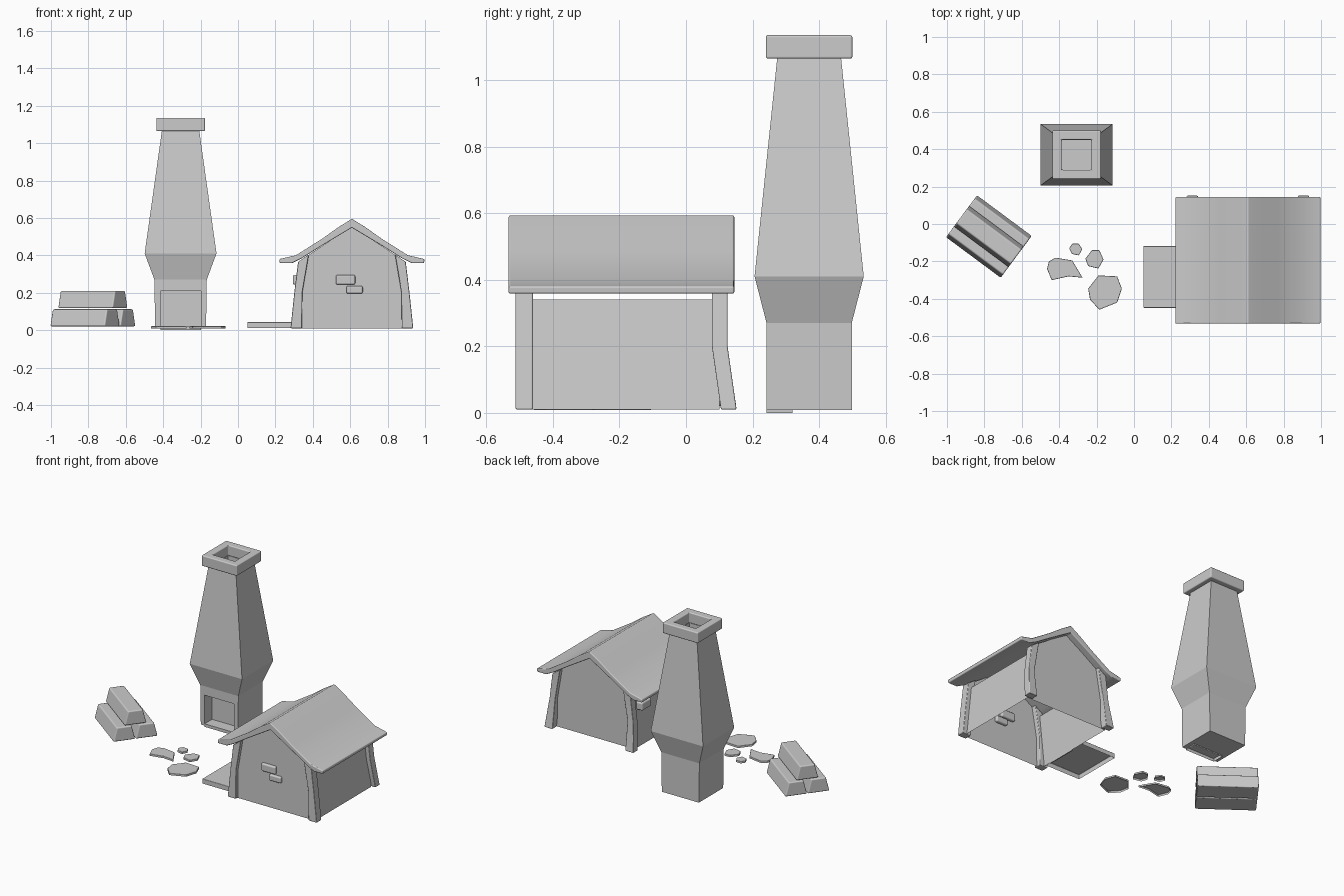
import bpy, math
from mathutils import Vector

if "Cube" in bpy.data.objects:
    bpy.data.objects.remove(bpy.data.objects["Cube"])


def add_bevel(obj, width):
    """Rounded edges with flat-looking faces."""
    obj.data.shade_smooth()
    mod = obj.modifiers.new("bevel", 'BEVEL')
    mod.width, mod.segments = width, 3
    mod.limit_method = 'ANGLE'
    mod.angle_limit = math.radians(35)
    mod.harden_normals = True


def finish(name, verts, faces, bevel=0.0):
    mesh = bpy.data.meshes.new(name)
    mesh.from_pydata(verts, [], faces)
    obj = bpy.data.objects.new(name, mesh)
    bpy.context.collection.objects.link(obj)
    bpy.ops.object.select_all(action='DESELECT')
    bpy.context.view_layer.objects.active = obj
    obj.select_set(True)
    bpy.ops.object.mode_set(mode='EDIT')
    bpy.ops.mesh.select_all(action='SELECT')
    bpy.ops.mesh.remove_doubles(threshold=0.0001)
    bpy.ops.mesh.normals_make_consistent(inside=False)
    bpy.ops.object.mode_set(mode='OBJECT')
    if bevel:
        add_bevel(obj, bevel)
    return obj


def loft(name, rings, bottom=True, top=True, bevel=0.0):
    """Skin rings of equal point count, stacked bottom to top."""
    n = len(rings[0])
    verts = [p for r in rings for p in r]
    faces = [(k * n + i, k * n + (i + 1) % n, (k + 1) * n + (i + 1) % n, (k + 1) * n + i)
             for k in range(len(rings) - 1) for i in range(n)]
    if bottom:
        faces.append(tuple(range(n))[::-1])
    if top:
        faces.append(tuple(range((len(rings) - 1) * n, len(rings) * n)))
    return finish(name, verts, faces, bevel)


def rect(x0, x1, y0, y1, z):
    return [(x0, y0, z), (x1, y0, z), (x1, y1, z), (x0, y1, z)]


def box(name, x0, x1, y0, y1, z0, z1, bevel=0.0, bottom=True):
    return loft(name, [rect(x0, x1, y0, y1, z0), rect(x0, x1, y0, y1, z1)], bottom, True, bevel)


def crect(cx, cy, hx, hy, z):
    return rect(cx - hx, cx + hx, cy - hy, cy + hy, z)


# Kiln body with firebox opening and a recessed flue
KX, KY = -0.307, 0.37
kiln = loft("kiln_body", [crect(KX, KY, hx, hy, z) for z, hx, hy in
            [(0.008, 0.136, 0.128), (0.27, 0.14, 0.128), (0.41, 0.192, 0.164), (1.066, 0.1, 0.096)]])
cutters = [box("firebox_cutter", KX - 0.108, KX + 0.108, 0.15, 0.32, -0.05, 0.21),
           box("flue_cutter", KX - 0.08, KX + 0.08, KY - 0.08, KY + 0.08, 1.03, 1.2)]
bpy.context.view_layer.objects.active = kiln
for cutter in cutters:
    mod = kiln.modifiers.new("cut", 'BOOLEAN')
    mod.operation, mod.object, mod.solver = 'DIFFERENCE', cutter, 'EXACT'
    bpy.ops.object.modifier_apply(modifier="cut")
    bpy.data.objects.remove(cutter)
box("firebox_floor", KX - 0.108, KX + 0.108, KY - 0.128, 0.32, 0.0, 0.02, bottom=False)

# Kiln rim: a square ring
ring = [crect(KX, KY, h, h, z) for h, z in [(0.08, 1.064), (0.13, 1.064), (0.13, 1.135), (0.08, 1.135)]]
loft("kiln_rim", ring + ring[:1], False, False, bevel=0.007)

# Stacked bars, turned on the ground
along = Vector((0.803, -0.596, 0))
across = Vector((0.596, 0.803, 0))
for i, (off, z) in enumerate([(-0.071, 0.02), (0.071, 0.02), (0, 0.118)]):
    rings = []
    for dz, hw in [(0, 0.07), (0.092, 0.047)]:
        c = Vector((-0.776, -0.067, z + dz)) + across * off
        rings.append([c + along * a * 0.182 + across * b * hw
                      for a, b in [(-1, -1), (1, -1), (1, 1), (-1, 1)]])
    loft(f"stacked_bar_{i + 1}", rings, bevel=0.008)

# Flat paving stones, open underneath
stones = [
    [(-0.465, -0.24), (-0.44, -0.3), (-0.35, -0.28), (-0.275, -0.287),
     (-0.33, -0.195), (-0.42, -0.18), (-0.455, -0.2)],
    [(-0.245, -0.345), (-0.235, -0.405), (-0.185, -0.458), (-0.09, -0.42), (-0.065, -0.345),
     (-0.09, -0.28), (-0.19, -0.275)],
    [(-0.26, -0.185), (-0.245, -0.225), (-0.19, -0.238), (-0.163, -0.19), (-0.185, -0.14), (-0.225, -0.14)],
    [(-0.347, -0.13), (-0.332, -0.16), (-0.295, -0.168), (-0.277, -0.135), (-0.295, -0.105), (-0.33, -0.105)],
]
for i, pts in enumerate(stones):
    loft(f"paving_stone_{i + 1}", [[(x, y, z) for x, y in pts] for z in (0.008, 0.021)],
         bottom=False, bevel=0.003)

# House walls: a thin open shell with gables
HX, YF, YB = 0.609, -0.49, 0.1
gable = [(-0.3, 0.01), (0.3, 0.01), (0.265, 0.34), (0.265, 0.38), (0, 0.555), (-0.265, 0.38), (-0.265, 0.34)]
verts = [(HX + d, y, z) for y in (YF, YB) for d, z in gable]
finish("house_walls", verts, [tuple(range(7)), tuple(range(13, 6, -1)), (1, 8, 9, 2), (0, 6, 13, 7)])

# Flared corner posts, outer and inner offsets from the house middle
for sx, side in [(-1, "left"), (1, "right")]:
    for y_sec, end in [([(-0.512, -0.46)] * 3, "front"),
                       ([(0.105, 0.152), (0.078, 0.125), (0.078, 0.125)], "back")]:
        rings = []
        for (y0, y1), (zo, zi), outer, inner in zip(
                y_sec, [(0.01, 0.01), (0.2, 0.2), (0.365, 0.405)],
                (0.328, 0.308, 0.288), (0.267, 0.265, 0.23)):
            rings.append([(HX + sx * inner, y0, zi), (HX + sx * outer, y0, zo),
                          (HX + sx * outer, y1, zo), (HX + sx * inner, y1, zi)])
        loft(f"{end}_{side}_post", rings, bevel=0.005)

# Roof: one bent slab with upturned eaves
upper = [(0.388, 0.38), (0.30, 0.4), (0.16, 0.488), (0.07, 0.552), (0, 0.595)]
lower = [(0.386, 0.358), (0.32, 0.358), (0.27, 0.383), (0.16, 0.452), (0, 0.548)]
profile = [(-d, z) for d, z in upper] + [(d, z) for d, z in upper[-2::-1]]
profile += [(d, z) for d, z in lower] + [(-d, z) for d, z in lower[-2::-1]]
loft("roof", [[(HX + d, y, z) for d, z in profile] for y in (-0.533, 0.145)], bevel=0.006)

# Exposed bricks
box("front_brick_upper", 0.523, 0.627, -0.507, -0.47, 0.243, 0.296, 0.01)
box("front_brick_lower", 0.58, 0.667, -0.507, -0.47, 0.195, 0.237, 0.01)
box("side_brick", 0.293, 0.345, -0.06, 0.04, 0.243, 0.296, 0.01)

# Door on the left wall and its step
door = [(HX - d, y, z) for d, y, z in [(0.303, -0.41, 0.01), (0.303, -0.21, 0.01),
                                      (0.281, -0.21, 0.26), (0.281, -0.41, 0.26)]]
loft("door", [door, [(x - 0.006, y, z) for x, y, z in door]])
box("door_step", 0.05, 0.31, -0.448, -0.118, 0.012, 0.043, 0.004, bottom=False)
